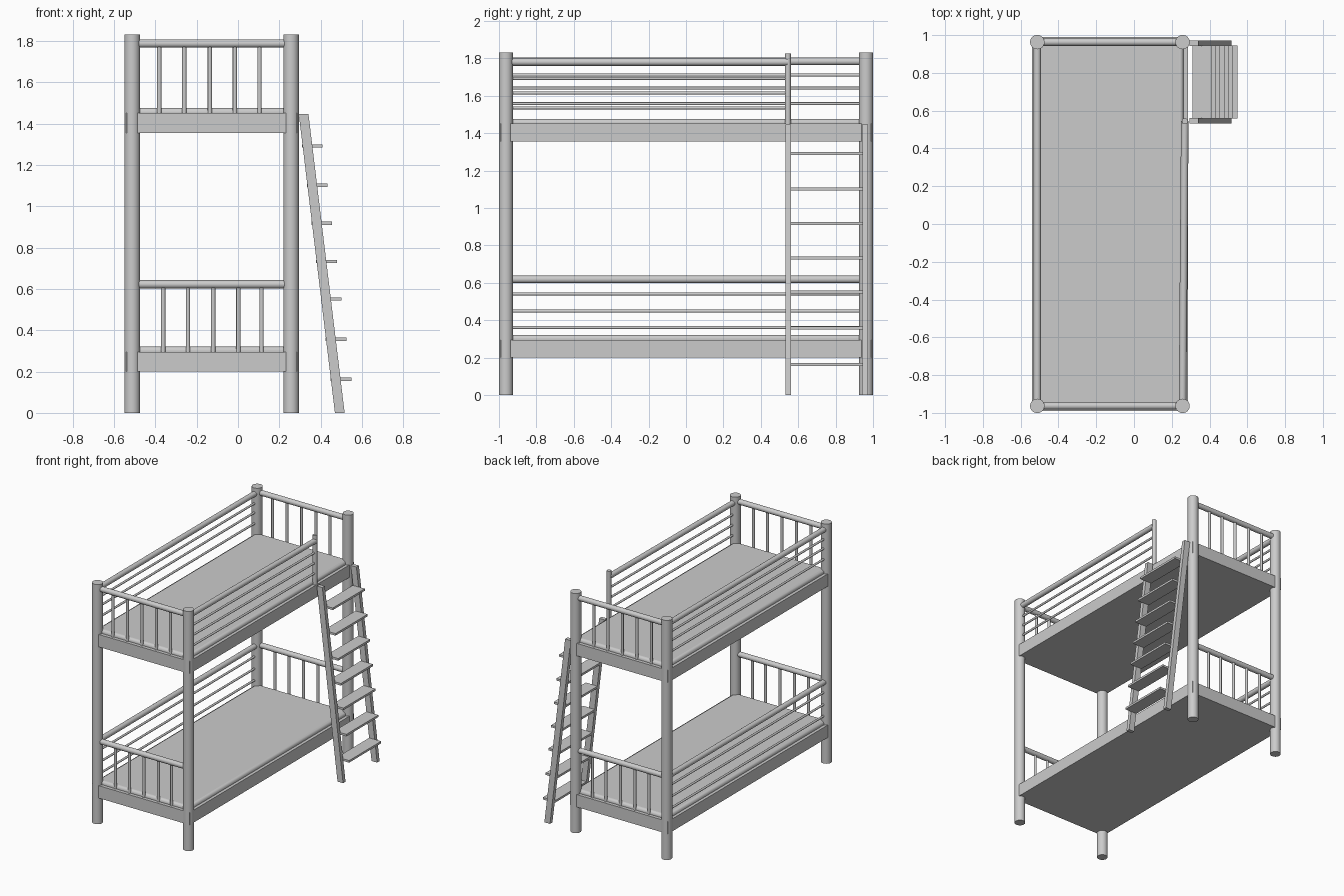
import bpy, bmesh
from mathutils import Vector

if "Cube" in bpy.data.objects:
    bpy.data.objects.remove(bpy.data.objects["Cube"])

XL, XR, YE = -0.512, 0.257, 0.963   # post centre lines


def smooth(ob):
    bpy.ops.object.select_all(action='DESELECT')
    ob.select_set(True)
    bpy.context.view_layer.objects.active = ob
    bpy.ops.object.shade_smooth_by_angle()


def rod(name, a, b, r, sides=24):
    a, b = Vector(a), Vector(b)
    d = b - a
    bpy.ops.mesh.primitive_cylinder_add(
        vertices=sides, radius=r, depth=d.length, location=(a + b) / 2,
        rotation=d.to_track_quat('Z', 'Y').to_euler())
    ob = bpy.context.object
    ob.name = name
    smooth(ob)
    return ob


def box(name, lo, hi, bevel=0.0, lean=0.0):
    """Box from corner to corner; lean shears the top towards -x."""
    me = bpy.data.meshes.new(name)
    bm = bmesh.new()
    bmesh.ops.create_cube(bm, size=1)
    for v in bm.verts:
        v.co = Vector([l + (c + 0.5) * (h - l) for l, h, c in zip(lo, hi, v.co)])
        v.co.x -= lean * (v.co.z - lo[2])
    bm.to_mesh(me)
    bm.free()
    ob = bpy.data.objects.new(name, me)
    bpy.context.collection.objects.link(ob)
    if bevel:
        m = ob.modifiers.new("rounded", 'BEVEL')
        m.width, m.segments = bevel, 4
        smooth(ob)
    return ob


# Four corner posts
for x in (XL, XR):
    for y in (-YE, YE):
        rod("corner_post", (x, y, 0), (x, y, 1.83), 0.038, 32)

# Two bunks: frame height, end rail height, spindle positions, thin left rails
bunks = [
    ("lower", 0.2, 0.622, (-0.362, -0.242, -0.12, 0.002, 0.114), (0.54, 0.448, 0.36)),
    ("upper", 1.355, 1.787, (-0.381, -0.26, -0.136, -0.015, 0.104), (1.71, 1.64, 1.557)),
]
for name, z, top, spindles, thin in bunks:
    box(name + "_frame", (-0.541, -0.991, z), (0.285, 0.991, z + 0.095))
    box(name + "_mattress", (-0.518, -0.965, z + 0.02), (0.262, 0.965, z + 0.121), 0.02)
    # Head and foot rails with spindles
    for y in (-YE, YE):
        rod(name + "_end_rail", (XL, y, top), (XR, y, top), 0.02)
        for x in spindles:
            rod(name + "_spindle", (x, y, z + 0.04), (x, y, top), 0.0105, 16)
    # Left side rails
    rod(name + "_left_top_rail", (XL, -YE, top - 0.004), (XL, YE, top - 0.004), 0.02)
    for h in thin:
        rod(name + "_left_thin_rail", (XL, -YE, h), (XL, YE, h), 0.008, 16)

# Right guard of the upper bunk, ending at a short post beside the ladder
GX, GY = 0.269, 0.545
rod("guard_post", (GX, GY, 1.37), (GX, GY, 1.826), 0.016)
rod("guard_top_rail", (XR, -YE, 1.78), (GX, GY, 1.78), 0.02)
for h in (1.692, 1.614, 1.535):
    rod("guard_thin_rail", (XR, -YE, h), (GX, GY, h), 0.008, 16)

# Leaning ladder
LEAN = 0.121
for y in (0.531, 0.942):
    box("ladder_side", (0.469, y, 0), (0.516, y + 0.03, 1.447), lean=LEAN)
for z in (1.291, 1.102, 0.917, 0.733, 0.551, 0.357, 0.163):
    x = 0.41 + (1.291 - z) * 0.1225
    box("ladder_step", (x - 0.1, 0.558, z - 0.008), (x, 0.945, z + 0.008))
